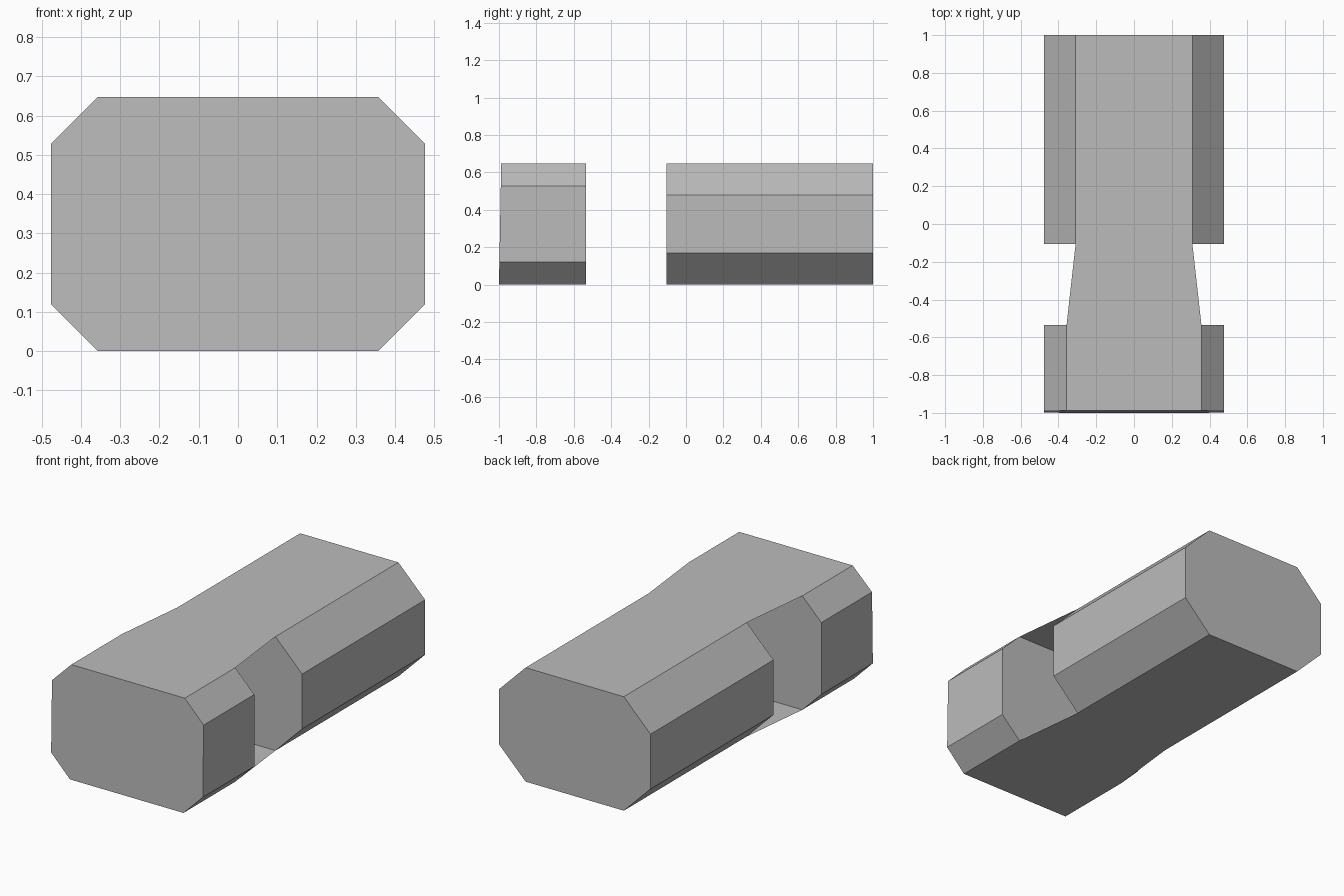
import bpy
import bmesh

cube = bpy.data.objects.get("Cube")
if cube:
    bpy.data.objects.remove(cube, do_unlink=True)

HALF_W, HEIGHT = 0.477, 0.648
FRONT_CUT, REAR_CUT = 0.12, 0.168
NECK_FRONT, NECK_REAR = -0.535, -0.105
LEAN = 0.012

grey = bpy.data.materials.new("plain grey")
grey.use_nodes = True
colour = (0.5, 0.5, 0.5, 1)
grey.diffuse_color = colour
grey.node_tree.nodes["Principled BSDF"].inputs["Base Color"].default_value = colour


def finish(name, bm):
    mesh = bpy.data.meshes.new(name)
    bm.to_mesh(mesh)
    bm.free()
    mesh.materials.append(grey)
    bpy.context.collection.objects.link(bpy.data.objects.new(name, mesh))


def octagon(cut):
    """Rectangle with its four corners cut at 45 degrees, as (x, z)."""
    w, h = HALF_W, HEIGHT
    right = [(w - cut, 0), (w, cut), (w, h - cut), (w - cut, h)]
    return right + [(-x, z) for x, z in reversed(right)]


def block(name, cut, y_front, y_back, lean=0):
    """Closed prism; lean tips the top of the front face backwards."""
    bm = bmesh.new()
    outline = octagon(cut)
    front = [bm.verts.new((x, y_front + lean * z / HEIGHT, z)) for x, z in outline]
    back = [bm.verts.new((x, y_back, z)) for x, z in outline]
    bm.faces.new(front)
    bm.faces.new(back[::-1])
    for i in range(len(outline)):
        j = (i + 1) % len(outline)
        bm.faces.new((front[i], back[i], back[j], front[j]))
    bmesh.ops.recalc_face_normals(bm, faces=bm.faces)
    finish(name, bm)


def neck_sheet(name, z, upward):
    """Tapered flat sheet bridging the open gap between the blocks."""
    bm = bmesh.new()
    a, b = HALF_W - FRONT_CUT, HALF_W - REAR_CUT
    corners = [(-a, NECK_FRONT), (a, NECK_FRONT), (b, NECK_REAR), (-b, NECK_REAR)]
    verts = [bm.verts.new((x, y, z)) for x, y in corners]
    bm.faces.new(verts if upward else verts[::-1])
    finish(name, bm)


# End blocks
block("front_block", FRONT_CUT, -1, NECK_FRONT, LEAN)
block("rear_block", REAR_CUT, NECK_REAR, 1)

# Thin sheets joining them, open at the sides
neck_sheet("top_bridge", HEIGHT, True)
neck_sheet("bottom_bridge", 0, False)
